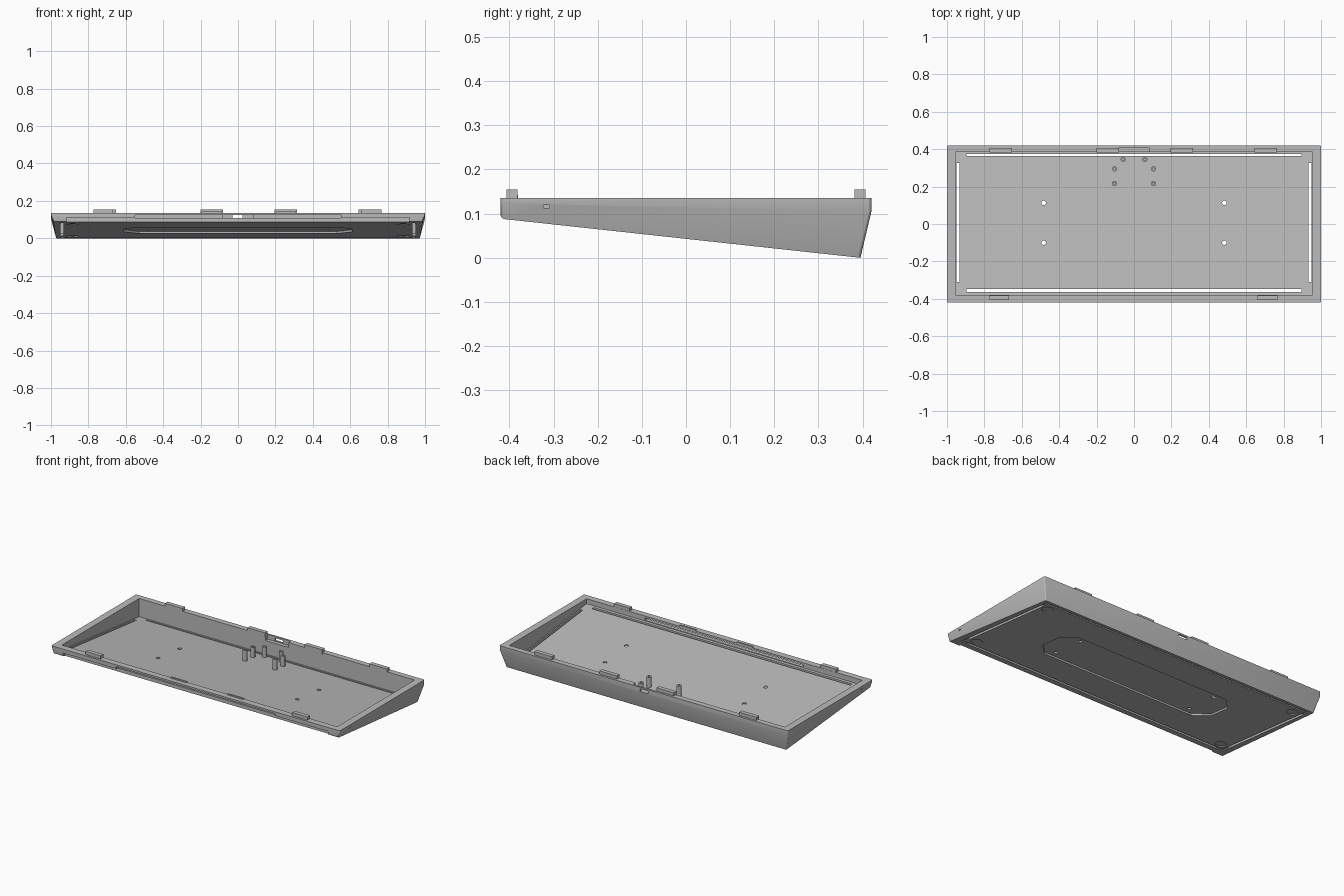
import bpy, bmesh, math

default = bpy.data.objects.get("Cube")
if default:
    bpy.data.objects.remove(default, do_unlink=True)

grey = bpy.data.materials.new("plain_grey")
grey.use_nodes = True
COLOUR = (0.5, 0.5, 0.5, 1)
grey.diffuse_color = COLOUR
grey.node_tree.nodes["Principled BSDF"].inputs["Base Color"].default_value = COLOUR

HALF_Y, TOP, FAR = 0.42, 0.135, 0.3
FLOOR = 0.02


def under(y):
    """Height of the sloping underside."""
    return 0.0885 - 0.1086 * (y + HALF_Y)


def loft(name, rings):
    """Closed solid through matching rings of points, bottom to top."""
    bm = bmesh.new()
    loops = [[bm.verts.new(p) for p in ring] for ring in rings]
    bm.faces.new(loops[0][::-1])
    bm.faces.new(loops[-1])
    n = len(loops[0])
    for low, high in zip(loops, loops[1:]):
        for i in range(n):
            j = (i + 1) % n
            bm.faces.new((low[i], low[j], high[j], high[i]))
    bmesh.ops.recalc_face_normals(bm, faces=bm.faces)
    mesh = bpy.data.meshes.new(name)
    bm.to_mesh(mesh)
    bm.free()
    mesh.materials.append(grey)
    ob = bpy.data.objects.new(name, mesh)
    bpy.context.collection.objects.link(ob)
    return ob


def rect(x0, x1, y0, y1):
    return [(x0, y0), (x1, y0), (x1, y1), (x0, y1)]


def circle(x, y, r, n=20):
    return [(x + r * math.cos(math.tau * i / n), y + r * math.sin(math.tau * i / n))
            for i in range(n)]


def box(name, x0, x1, y0, y1, z0, z1):
    return loft(name, [[(x, y, z) for x, y in rect(x0, x1, y0, y1)] for z in (z0, z1)])


def sloped(name, outline, low, high):
    """Prism whose ends follow the sloping underside."""
    return loft(name, [[(x, y, under(y) + h) for x, y in outline] for h in (low, high)])


def apply_all(ob):
    bpy.context.view_layer.objects.active = ob
    for m in list(ob.modifiers):
        bpy.ops.object.modifier_apply(modifier=m.name)


def cut(ob, cutter):
    cutter.hide_render = True
    m = ob.modifiers.new("cut", 'BOOLEAN')
    m.operation, m.solver, m.object = 'DIFFERENCE', 'EXACT', cutter
    apply_all(ob)
    bpy.data.objects.remove(cutter, do_unlink=True)


# Outer tray: upright rim, then sides and back drafted in to the sloping base
rim = rect(-1, 1, -HALF_Y, HALF_Y)
base = [(-0.988, -HALF_Y), (0.988, -HALF_Y), (0.972, 0.395), (-0.972, 0.395)]
tray = loft("case_tray", [
    [(x, y, under(y)) for x, y in base],
    [(x, y, 0.126 if y < 0 else 0.105) for x, y in rim],
    [(x, y, TOP) for x, y in rim]])

# Round the lower front edge and the upright corners
bm = bmesh.new()
bm.from_mesh(tray.data)
edges = []
for e in bm.edges:
    a, b = (v.co for v in e.verts)
    lower_front = max(a.y, b.y) < -0.4 and max(a.z, b.z) < 0.1
    upright = abs(a.z - b.z) > 0.005 and abs(a.y - b.y) < 0.05
    if lower_front or upright:
        edges.append(e)
bmesh.ops.bevel(bm, geom=edges, offset=0.009, segments=3, profile=0.5, affect='EDGES')
bm.to_mesh(tray.data)
bm.free()

# Main cavity
cut(tray, sloped("cavity", rect(-0.955, 0.955, -0.38, 0.385), FLOOR, FAR))

# Undercut below the front lip, and the long slot through the front wall
cut(tray, box("undercut", -0.918, 0.918, -0.5, -0.403, 0.03, 0.11))
cut(tray, box("front_slot", -0.55, 0.55, -0.5, -0.37, 0.1085, 0.1235))

# Connector pocket and port in the back wall
cut(tray, box("pocket", -0.08, 0.08, 0.37, 0.408, 0.105, 0.2))
cut(tray, box("port", -0.03, 0.025, 0.36, 0.5, 0.108, 0.125))

# Shallow seam round the underside: four grooves
for s in (-1, 1):
    cut(tray, sloped("seam", rect(s * 0.94 - 0.007, s * 0.94 + 0.007, -0.363, 0.374), -0.1, 0.006))
for y in (-0.356, 0.368):
    cut(tray, sloped("seam", rect(-0.946, 0.946, y - 0.006, y + 0.006), -0.1, 0.0065))

# Long slits right through the floor
for s in (-1, 1):
    cut(tray, sloped("side_slit", rect(s * 0.94 - 0.008, s * 0.94 + 0.008, -0.31, 0.325), -0.1, 0.05))
for y, half in ((-0.356, 0.008), (0.368, 0.005)):
    cut(tray, sloped("cross_slit", rect(-0.895, 0.895, y - half, y + half), -0.1, 0.05))

# Eight-sided recess under the base
octagon = [(-0.53, -0.14), (0.53, -0.14), (0.61, -0.06), (0.61, 0.08),
           (0.53, 0.16), (-0.53, 0.16), (-0.61, 0.08), (-0.61, -0.06)]
cut(tray, sloped("base_recess", octagon, -0.1, 0.011))

# Screw holes, foot recesses and small side dimples
for s in (-1, 1):
    for y in (-0.1, 0.113):
        cut(tray, sloped("screw_hole", circle(s * 0.483, y, 0.012), -0.1, 0.1))
    for y in (-0.305, 0.31):
        cut(tray, sloped("foot_recess", circle(s * 0.885, y, 0.033, 28), -0.1, 0.005))
    cut(tray, box("dimple", s - 0.012, s + 0.012, -0.323, -0.309, 0.113, 0.119))

# Locating tabs on the rim
for x in (-0.713, -0.14, 0.255, 0.705):
    box("back_tab", x - 0.06, x + 0.06, 0.381, 0.407, 0.125, 0.155)
for x in (-0.72, 0.713):
    box("front_tab", x - 0.053, x + 0.053, -0.407, -0.381, 0.126, 0.155)
for x in (-0.14, 0.255):
    box("front_clip", x - 0.055, x + 0.055, -0.39, -0.38, 0.125, 0.142)

# Hollow posts for the circuit board
for s in (-1, 1):
    for x, y in ((0.058, 0.345), (0.104, 0.295), (0.104, 0.217)):
        post = sloped("board_post", circle(s * x, y, 0.014), FLOOR - 0.005, 0.085)
        cut(post, sloped("post_hole", circle(s * x, y, 0.006, 12), 0.045, 0.2))

# Keep edges crisp, smooth only the gentle curves
bpy.ops.object.select_all(action='DESELECT')
for ob in bpy.context.collection.objects:
    if ob.type == 'MESH' and ob.data.materials and ob.data.materials[0] == grey:
        ob.select_set(True)
        bpy.context.view_layer.objects.active = ob
bpy.ops.object.shade_smooth_by_angle(angle=math.radians(25))
